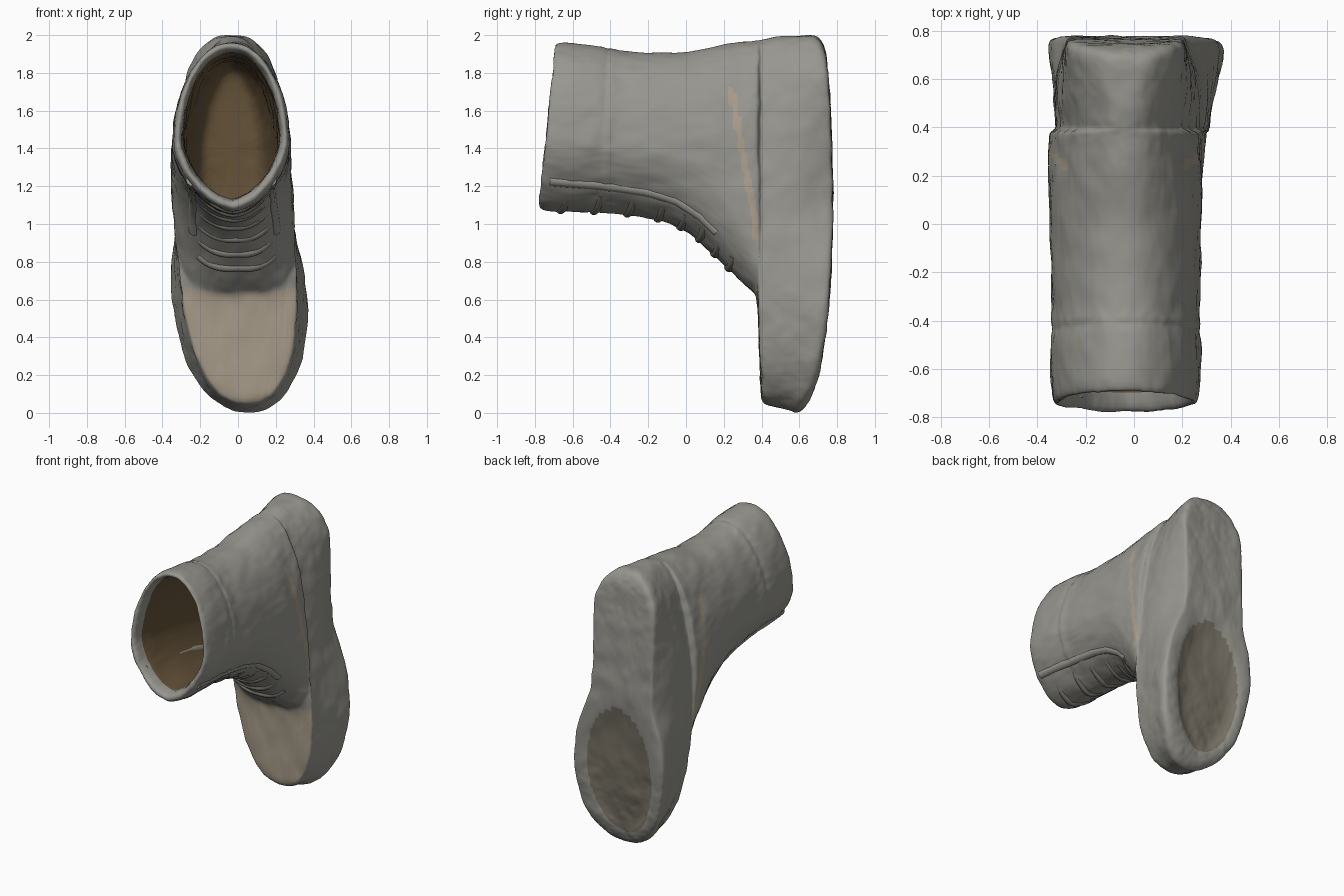
import bpy, bmesh, math
from mathutils import Vector

if "Cube" in bpy.data.objects:
    bpy.data.objects.remove(bpy.data.objects["Cube"])

N = 64


def material(name, rgb):
    m = bpy.data.materials.new(name)
    m.diffuse_color = (*rgb, 1)
    m.use_nodes = True
    m.node_tree.nodes["Principled BSDF"].inputs["Base Color"].default_value = m.diffuse_color
    return m


GREY = material("grey_leather", (0.31, 0.305, 0.275))
TAN = material("tan_leather", (0.40, 0.34, 0.26))
LINING = material("brown_lining", (0.13, 0.085, 0.04))
TREAD = material("worn_sole", (0.20, 0.18, 0.14))
DARK = material("dark_lace", (0.22, 0.21, 0.18))

# Rings along the boot: y, tilt, sole bend, z low, z high, half width,
# widest point (0-1), roundness low, roundness high
INNER = [
    (.58, 0, 0, 1.05, 1.75, .10, .40, 2, 2),
    (.56, 0, 0, .85, 1.85, .19, .40, 2, 2),
    (.20, 0, 0, .98, 1.86, .24, .40, 1.9, 2),
    (-.40, .06, 0, 1.14, 1.88, .25, .40, 1.7, 2),
    (-.70, .09, 0, 1.135, 1.91, .255, .40, 1.6, 2),
    (-.74, .09, 0, 1.11, 1.935, .275, .40, 1.6, 2),
]
UPPER = [
    (-.735, .09, 0, 1.07, 1.965, .305, .40, 1.65, 2),
    (-.62, .09, 0, 1.065, 1.955, .312, .40, 1.65, 2),
    (-.47, .06, 0, 1.06, 1.94, .314, .40, 1.65, 2),
    (-.44, .05, 0, 1.06, 1.925, .300, .40, 1.65, 2),
    (-.41, .05, 0, 1.055, 1.93, .311, .40, 1.65, 2),
    (-.37, .04, 0, 1.055, 1.915, .304, .40, 1.65, 2),
    (-.20, 0, 0, 1.035, 1.91, .31, .40, 1.7, 2),
    (-.05, 0, 0, .99, 1.905, .312, .42, 1.8, 2),
    (.08, 0, 0, .905, 1.92, .315, .44, 2, 2),
    (.20, 0, 0, .785, 1.95, .32, .44, 2.2, 2),
    (.30, 0, 0, .685, 1.965, .322, .40, 2.7, 2),
    (.355, 0, 0, .64, 1.97, .322, .38, 3.4, 2.1),
]
TOE = [
    (.380, 0, 0, .605, 1.975, .318, .37, 3.4, 2.15),
    (.388, 0, 0, .33, 1.978, .312, .37, 2.9, 2.2),
    (.396, 0, 0, .07, 1.98, .306, .37, 2.4, 2.2),
    (.415, 0, 0, .04, 1.985, .308, .36, 2.3, 2.2),
    (.49, 0, .05, .025, 1.99, .320, .34, 2.2, 2.3),
    (.55, 0, .2, .02, 1.995, .330, .33, 2.2, 2.4),
    (.62, 0, .4, .01, 2.0, .342, .33, 2.2, 2.5),
    (.70, 0, .8, 0, 2.0, .358, .33, 2.2, 2.6),
    (.75, 0, 1, 0, 2.0, .362, .33, 2.2, 2.6),
    (.772, 0, 1, .015, 1.985, .348, .33, 2.2, 2.6),
    (.776, 0, 1, .05, 1.95, .320, .33, 2.2, 2.6),
]
SOLE = [(0, .61), (.1, .66), (.2, .70), (.4, .735), (.6, .755),
        (1, .775), (1.6, .76), (1.9, .735), (2.01, .70)]


def sole_y(z):
    for (a, ya), (b, yb) in zip(SOLE, SOLE[1:]):
        if z <= b:
            return ya + (yb - ya) * (z - a) / (b - a)
    return SOLE[-1][1]


def ring_point(r, t):
    """Point on a ring; t = 0 at the instep, pi at the back of the heel."""
    y, tilt, bend, lo, hi, w, f0, n1, n2 = r
    zc = lo + (hi - lo) * f0
    c, s = math.cos(t), math.sin(t)
    n = n1 if c > 0 else n2
    span = zc - lo if c > 0 else zc - hi
    z = zc - span * abs(c) ** (2 / n)
    x = math.copysign(w * abs(s) ** (2 / n), s)
    # Straight-sided narrow heel block behind the ball of the foot
    k = min(1, max(0, (z - .8) / .3))
    limit = w * (1 - .32 * k * k * (3 - 2 * k))
    x += bend * (max(-limit, min(limit, x)) - x)
    x += max(-.035, .05 - .07 * z)
    y += tilt * ((z - lo) / (hi - lo) - .5) + bend * (sole_y(z) - .77)
    return Vector((x, y, z))


def upper_point(y, t, out=0.0):
    """Point on the upper at depth y, pushed outwards a little."""
    for a, b in zip(UPPER, UPPER[1:]):
        if y <= b[0]:
            k = (y - a[0]) / (b[0] - a[0])
            r = [p + (q - p) * k for p, q in zip(a, b)]
            r[3] -= out
            r[4] += out
            r[5] += out
            return ring_point(r, t)


# Boot body: lining, rim, upper, toe and sole edge in one lofted skin
bm = bmesh.new()
loops = [[bm.verts.new(ring_point(r, 2 * math.pi * i / N)) for i in range(N)]
         for r in INNER + UPPER + TOE]
for j, (a, b) in enumerate(zip(loops, loops[1:])):
    for i in range(N):
        f = bm.faces.new((a[i], a[(i + 1) % N], b[(i + 1) % N], b[i]))
        f.material_index = 2 if j < len(INNER) - 2 else 0
bm.faces.new(loops[0]).material_index = 2


# Sole: rows across the last ring, with a worn oval hollow under the ball
def oval(x, z):
    return math.hypot((x - .005) / .26, (z - .57) / .47)


COLS = 16
edge = loops[-1]
rows = [[edge[0]] * (COLS + 1)]
for i in range(1, N // 2):
    p, q = edge[i], edge[N - i]
    row = [p]
    for c in range(1, COLS):
        co = p.co.lerp(q.co, c / COLS)
        co.y -= .035 / (1 + math.exp((oval(co.x, co.z) - .92) * 22))
        row.append(bm.verts.new(co))
    rows.append(row + [q])
rows.append([edge[N // 2]] * (COLS + 1))
for a, b in zip(rows, rows[1:]):
    for c in range(COLS):
        bm.faces.new(list(dict.fromkeys((a[c], a[c + 1], b[c + 1], b[c]))))
bmesh.ops.recalc_face_normals(bm, faces=bm.faces)
for f in bm.faces:
    f.smooth = True
me = bpy.data.meshes.new("boot_body")
bm.to_mesh(me)
bm.free()
for m in (GREY, TAN, LINING, TREAD):
    me.materials.append(m)
body = bpy.data.objects.new("boot_body", me)
bpy.context.collection.objects.link(body)
sub = body.modifiers.new("smooth", 'SUBSURF')
sub.levels = sub.render_levels = 2
# Worn, lumpy leather
tex = bpy.data.textures.new("wear", 'CLOUDS')
tex.noise_scale = .12
lump = body.modifiers.new("wear", 'DISPLACE')
lump.texture = tex
lump.strength = .018

# Bake the smooth skin, then colour the toe cap, side seams and tread
skin = bpy.data.meshes.new_from_object(
    body.evaluated_get(bpy.context.evaluated_depsgraph_get()))
body.modifiers.clear()
body.data = skin
for f in skin.polygons:
    x, y, z = f.center
    if f.material_index == 2:
        continue
    toe = f.normal.y < -.75 and y > .33 and z < .65
    seam = (abs(x) > .15 and y < .39 and .92 < z < 1.72
            and abs(y - (.37 - .13 * max(0, z - 1) / .7)) < .018)
    if toe or seam:
        f.material_index = 1
    elif f.normal.y > .3 and y > .55 and oval(x, z) < .97:
        f.material_index = 3


def cord(name, points, radius, mat):
    cu = bpy.data.curves.new(name, 'CURVE')
    cu.dimensions = '3D'
    cu.bevel_depth = radius
    cu.bevel_resolution = 3
    cu.use_fill_caps = True
    sp = cu.splines.new('POLY')
    sp.points.add(len(points) - 1)
    for p, co in zip(sp.points, points):
        p.co = (*co, 1)
    cu.materials.append(mat)
    ob = bpy.data.objects.new(name, cu)
    bpy.context.collection.objects.link(ob)


# Laces across the instep, half sunk into the leather
for k, y in enumerate((-.62, -.46, -.30, -.15, -.03, .07, .15, .225)):
    pts = [upper_point(y + .03 * abs(a) / 8, .08 * a, -.010 - .012 * (a / 8) ** 2)
           for a in range(-8, 9)]
    cord(f"lace_{k + 1}", pts, .023, DARK)

# Eyelet edges, mirrored left and right
for side, s in (("left", -1), ("right", 1)):
    cord(f"eyelet_edge_{side}",
         [upper_point(-.69 + .043 * i, s * (.88 - .006 * i), -.024)
          for i in range(21)], .034, GREY)
